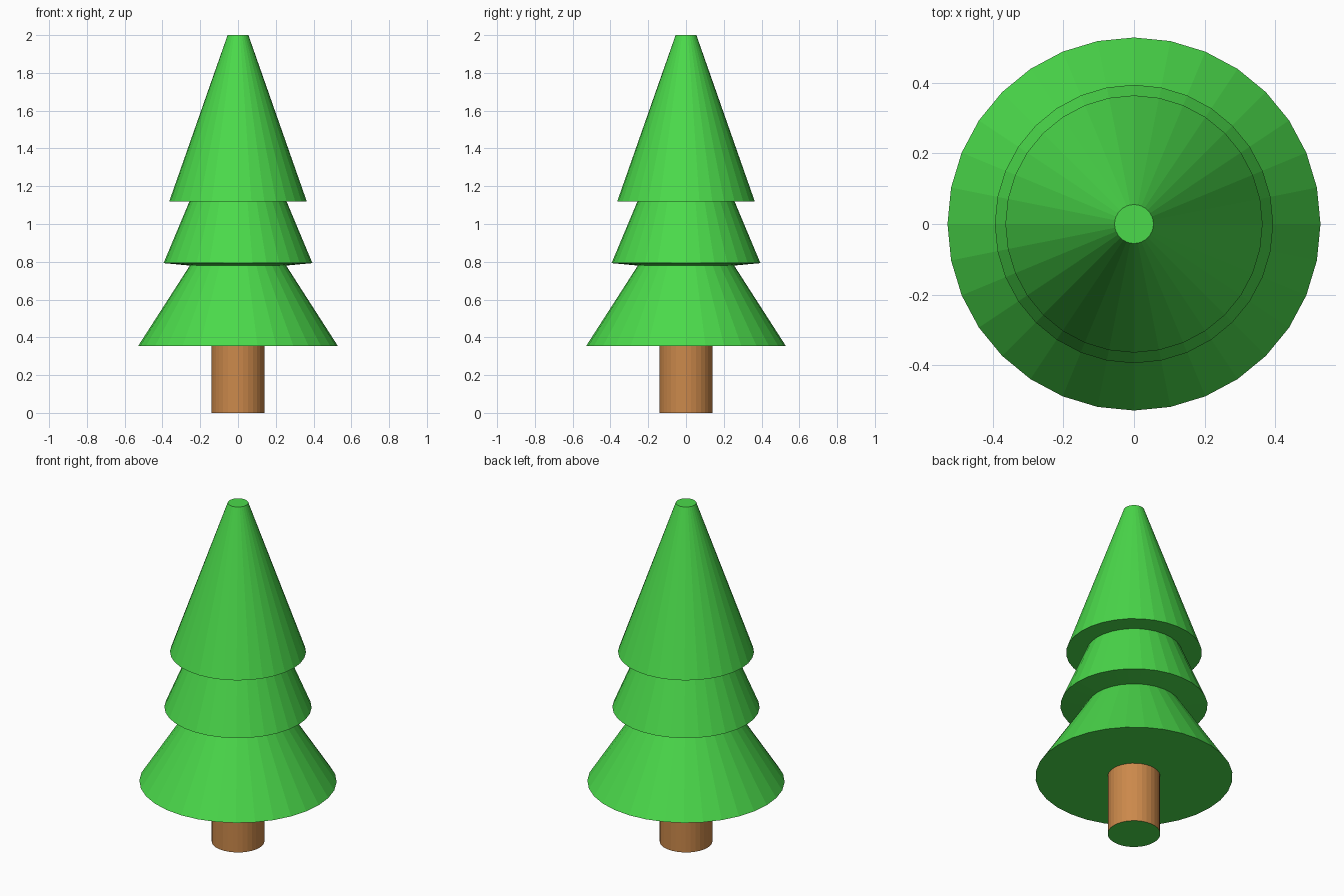
import bpy, bmesh
from math import cos, sin, tau

if "Cube" in bpy.data.objects:
    bpy.data.objects.remove(bpy.data.objects["Cube"])

SIDES = 32


def material(name, color):
    m = bpy.data.materials.new(name)
    m.diffuse_color = color
    m.use_nodes = True
    m.node_tree.nodes["Principled BSDF"].inputs["Base Color"].default_value = m.diffuse_color
    return m


green = material("needle_green", (0.07, 0.70, 0.07, 1))
brown = material("bark_brown", (0.60, 0.25, 0.07, 1))


def lathe(name, profile, mats, cap_bottom=False, cap_top=False):
    """Turn a (radius, z) profile around z; caps use the last material."""
    bm = bmesh.new()
    rings = [[bm.verts.new((r * cos(tau * i / SIDES), r * sin(tau * i / SIDES), z))
              for i in range(SIDES)] for r, z in profile]
    for low, high in zip(rings, rings[1:]):
        for i in range(SIDES):
            j = (i + 1) % SIDES
            bm.faces.new((low[i], low[j], high[j], high[i]))
    caps = []
    if cap_bottom:
        caps.append(bm.faces.new(rings[0][::-1]))
    if cap_top:
        caps.append(bm.faces.new(rings[-1]))
    for f in caps:
        f.material_index = len(mats) - 1
    mesh = bpy.data.meshes.new(name)
    bm.to_mesh(mesh)
    bm.free()
    for m in mats:
        mesh.materials.append(m)
    obj = bpy.data.objects.new(name, mesh)
    bpy.context.collection.objects.link(obj)
    return obj


# Trunk: bark sides with a green base cap
lathe("trunk", [(0.141, 0), (0.141, 0.355)], [brown, green], cap_bottom=True)

# Foliage: three stacked skirts, each starting with its underside
lathe("lower_foliage", [(0.141, 0.355), (0.528, 0.355), (0.255, 0.78)], [green])
lathe("middle_foliage", [(0.255, 0.78), (0.394, 0.793), (0.257, 1.12)], [green])
lathe("upper_foliage", [(0.257, 1.12), (0.364, 1.12), (0.055, 2.0)], [green], cap_top=True)
